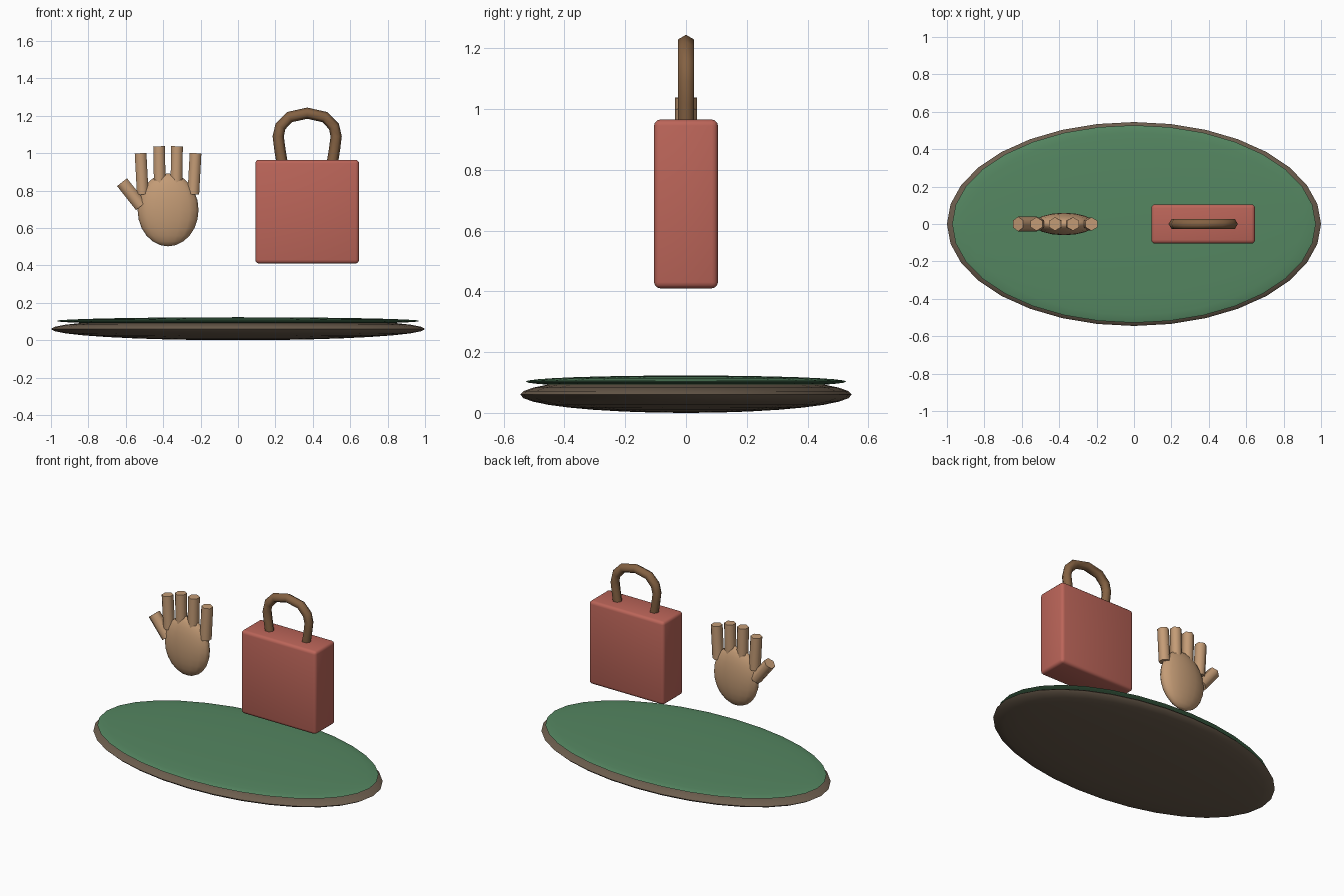
import bpy, bmesh, math
from mathutils import Vector

if "Cube" in bpy.data.objects:
    bpy.data.objects.remove(bpy.data.objects["Cube"])


def material(name, rgb):
    m = bpy.data.materials.new(name)
    m.diffuse_color = (*rgb, 1)
    m.use_nodes = True
    m.node_tree.nodes["Principled BSDF"].inputs["Base Color"].default_value = m.diffuse_color
    return m


EARTH = material("earth_brown", (0.15, 0.11, 0.075))
GREEN = material("grass_green", (0.09, 0.24, 0.12))
SKIN = material("tan", (0.55, 0.33, 0.18))
RED = material("red", (0.50, 0.13, 0.10))
LEATHER = material("leather_brown", (0.23, 0.12, 0.055))


def finish(bm, name, mat, angle):
    bmesh.ops.recalc_face_normals(bm, faces=bm.faces)
    me = bpy.data.meshes.new(name)
    bm.to_mesh(me)
    bm.free()
    me.materials.append(mat)
    ob = bpy.data.objects.new(name, me)
    bpy.context.collection.objects.link(ob)
    bpy.ops.object.select_all(action='DESELECT')
    ob.select_set(True)
    bpy.context.view_layer.objects.active = ob
    bpy.ops.object.shade_smooth_by_angle(angle=math.radians(angle))
    return ob


def ellipsoid(name, centre, radii, mat, seg=32, rings=16):
    bm = bmesh.new()
    bmesh.ops.create_uvsphere(bm, u_segments=seg, v_segments=rings, radius=1)
    bmesh.ops.scale(bm, vec=radii, verts=bm.verts)
    bmesh.ops.translate(bm, vec=centre, verts=bm.verts)
    return finish(bm, name, mat, 60)


def tube(name, path, radius, mat, turn=0.0, sides=6):
    """Capped tube along (x, z) points in the y = 0 plane."""
    bm = bmesh.new()
    pts = [Vector((x, 0, z)) for x, z in path]
    rings = []
    for i, p in enumerate(pts):
        t = (pts[min(i + 1, len(pts) - 1)] - pts[max(i - 1, 0)]).normalized()
        n = Vector((-t.z, 0, t.x))
        ring = []
        for k in range(sides):
            a = turn + 2 * math.pi * k / sides
            ring.append(bm.verts.new(p + radius * (n * math.cos(a) + Vector((0, math.sin(a), 0)))))
        rings.append(ring)
    for a, b in zip(rings, rings[1:]):
        for k in range(sides):
            j = (k + 1) % sides
            bm.faces.new((a[k], a[j], b[j], b[k]))
    bm.faces.new(rings[0])
    bm.faces.new(rings[-1])
    return finish(bm, name, mat, 65)


# Oval base and its green top
ellipsoid("base", (0, 0, 0.06), (1.0, 0.545, 0.06), EARTH)
ellipsoid("base_top", (0, 0, 0.103), (0.972, 0.528, 0.02), GREEN)

# Hand: palm, four fingers, thumb
HX = -0.374
ellipsoid("palm", (HX, 0, 0.697), (0.163, 0.06, 0.195), SKIN, 16, 12)
for side in (-1, 1):
    tag = "left" if side < 0 else "right"
    tube("outer_finger_" + tag, [(HX + side * 0.135, 0.78), (HX + side * 0.147, 1.0)],
         0.036, SKIN, math.pi / 6)
    tube("inner_finger_" + tag, [(HX + side * 0.044, 0.82), (HX + side * 0.048, 1.037)],
         0.036, SKIN, math.pi / 6)
tube("thumb", [(-0.519, 0.717), (-0.62, 0.845)], 0.039, SKIN, math.pi / 6)

# Bag body with rounded edges
BX = 0.37
bm = bmesh.new()
bmesh.ops.create_cube(bm, size=1)
bmesh.ops.scale(bm, vec=(0.555, 0.21, 0.555), verts=bm.verts)
bmesh.ops.translate(bm, vec=(BX, 0, 0.6875), verts=bm.verts)
bmesh.ops.bevel(bm, geom=bm.edges[:], offset=0.02, segments=3, profile=0.5, affect='EDGES')
finish(bm, "bag_body", RED, 35)

# Arched bag handle, half path mirrored
half = [(0.133, 0.94), (0.146, 1.02), (0.155, 1.09), (0.143, 1.143), (0.095, 1.193)]
path = [(BX - x, z) for x, z in half] + [(BX, 1.214)] + [(BX + x, z) for x, z in reversed(half)]
tube("bag_handle", path, 0.03, LEATHER)
